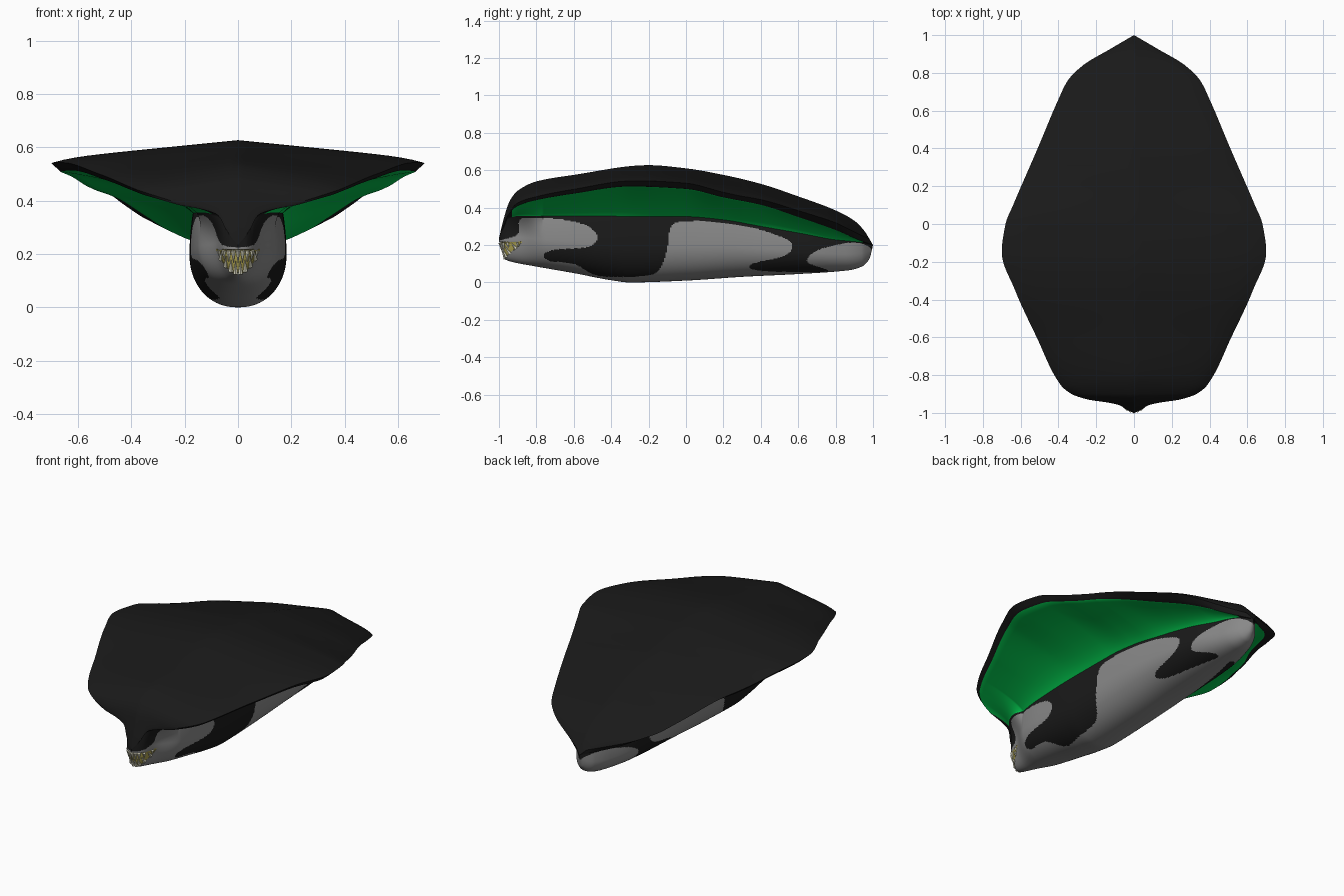
import bpy, bmesh, math
from mathutils import Vector
from mathutils.bvhtree import BVHTree

if "Cube" in bpy.data.objects:
    bpy.data.objects.remove(bpy.data.objects["Cube"])


def make_material(name, color):
    material = bpy.data.materials.new(name)
    material.use_nodes = True
    material.diffuse_color = (*color, 1)
    shader = material.node_tree.nodes["Principled BSDF"]
    shader.inputs["Base Color"].default_value = (*color, 1)
    shader.inputs["Roughness"].default_value = 0.8
    return material


black = make_material("black", (.01, .01, .01))
grey = make_material("grey", (.25, .25, .25))
green = make_material("green", (.001, .65, .085))
yellow = make_material("yellow", (.42, .36, .08))
ivory = make_material("ivory", (.82, .8, .62))
BLACK, GREY, GREEN, YELLOW = range(4)


def smooth_curve(points):
    """Return a smooth function through the points that never overshoots."""
    count = len(points)
    slopes = [(b[1] - a[1]) / (b[0] - a[0]) for a, b in zip(points, points[1:])]
    tangents = [slopes[0]]
    for a, b in zip(slopes, slopes[1:]):
        tangents.append(2 * a * b / (a + b) if a * b > 0 else 0)
    tangents.append(slopes[-1])

    def evaluate(y):
        i = 0
        while i < count - 2 and y > points[i + 1][0]:
            i += 1
        (y0, v0), (y1, v1) = points[i], points[i + 1]
        span = y1 - y0
        t = (y - y0) / span
        start = v0 + (v1 - v0) * t * t * (3 - 2 * t)
        return start + t * (1 - t) * span * ((1 - t) * tangents[i] - t * tangents[i + 1])
    return evaluate


# Lengthwise profiles: canopy half width, ridge, rim, joint, belly, body half width
canopy_width = smooth_curve([
    (-1, 0), (-.98, .045), (-.96, .075), (-.945, .14), (-.93, .24), (-.9, .33),
    (-.85, .39), (-.6, .515), (-.35, .63), (-.15, .7), (0, .68), (.1, .64),
    (.4, .51), (.66, .4), (.76, .35), (.84, .27), (.93, .12), (1, 0)])
ridge_height = smooth_curve([
    (-1, .235), (-.985, .3), (-.96, .39), (-.94, .44), (-.9, .49), (-.8, .54),
    (-.6, .575), (-.2, .627), (0, .61), (.2, .575), (.4, .527), (.6, .46),
    (.8, .385), (.9, .33), (.95, .28), (1, .2)])
rim_height = smooth_curve([
    (-1, .232), (-.98, .29), (-.95, .36), (-.9, .41), (-.8, .44), (-.6, .475),
    (-.3, .513), (0, .5), (.2, .455), (.4, .415), (.6, .35), (.8, .28),
    (.93, .225), (1, .2)])
joint_height = smooth_curve([
    (-1, .23), (-.98, .28), (-.95, .34), (-.9, .355), (0, .352), (.2, .335),
    (.4, .3), (.6, .265), (.8, .228), (.93, .215), (1, .2)])
belly_height = smooth_curve([
    (-1, .22), (-.99, .17), (-.97, .125), (-.93, .11), (-.8, .085), (-.6, .05),
    (-.4, .012), (-.3, 0), (0, .01), (.3, .03), (.6, .045), (.87, .065),
    (.94, .085), (.98, .125), (1, .2)])
body_width = smooth_curve([
    (-1, 0), (-.985, .035), (-.96, .055), (-.88, .082), (-.75, .15), (-.6, .17),
    (-.3, .182), (.1, .18), (.4, .17), (.65, .15), (.85, .1), (.94, .06), (1, 0)])

# Outline of the dark flank markings, as (y, z)
MARKING = [
    (-1.1, .25), (-.91, .25), (-.89, .335), (-.8, .345), (-.65, .335), (-.52, .3),
    (-.475, .24), (-.52, .19), (-.7, .175), (-.76, .15), (-.73, .115), (-.6, .1),
    (-.5, .045), (-.4, .03), (-.22, .035), (-.14, .07), (-.1, .18), (-.085, .29),
    (-.03, .325), (.15, .325), (.35, .295), (.53, .235), (.57, .19), (.52, .14),
    (.37, .105), (.34, .08), (.42, .06), (.7, .056), (.76, .066), (.66, .1),
    (.65, .13), (.7, .17), (.8, .2), (.9, .213), (.98, .19), (1.1, .1), (1.1, .6),
    (-1.1, .6)]


def rounded_outline(points, steps=4):
    outline = []
    for i in range(len(points)):
        a, b, c, d = (Vector(points[(i + k) % len(points)]) for k in (-1, 0, 1, 2))
        for s in range(steps):
            t = s / steps
            outline.append(b + (c - a) * t / 2 + (a - b * 2.5 + c * 2 - d / 2) * t * t
                           + (b * 3 - c * 3 + d - a) * t ** 3 / 2)
    return outline


marking = rounded_outline(MARKING)
marking_edges = list(zip(marking, marking[1:] + marking[:1]))


def in_marking(y, z):
    inside = False
    for a, b in marking_edges:
        if (a.y > z) != (b.y > z) and y < a.x + (z - a.y) * (b.x - a.x) / (b.y - a.y):
            inside = not inside
    return inside


# Half cross-section, from the ridge over the rim and down to the belly
TOP, RIM, UNDER, FLANK, KEEL = 16, 3, 16, 24, 40


def half_section(y):
    body = body_width(y)
    flare = .06 * max(0, 1 - ((y + .865) / .1) ** 2)
    tail = min(max((y - .3) / .5, 0), 1)
    width = max(canopy_width(y), body + flare)
    ridge, rim = ridge_height(y), rim_height(y)
    joint, belly = joint_height(y), belly_height(y)
    edge = min(rim + .045 * width + .025 * tail, ridge)
    middle = belly + .55 * (joint - belly)
    neck = .93 * body + flare
    lip = max((.95 - .18 * tail) * width, neck)
    points = []
    for i in range(TOP):
        s = i / TOP
        points.append((width * s, ridge - (ridge - edge) * (.82 * s + .18 * s ** 10)))
    for i in range(RIM):
        t = i / RIM
        points.append((width + (lip - width) * t, edge + (rim - edge) * t))
    bend_x, bend_z = neck + .2 * (lip - neck), joint + .6 * (rim - joint)
    for i in range(UNDER):
        t = i / UNDER
        a, b, c = (1 - t) ** 2, 2 * t * (1 - t), t * t
        points.append((a * lip + b * bend_x + c * neck, a * rim + b * bend_z + c * joint))
    for i in range(FLANK):
        t = 1 - i / FLANK
        points.append((body * (1 - .07 * t * t) + flare * t * t,
                       middle + (joint - middle) * t))
    for i in range(KEEL + 1):
        angle = math.pi / 2 * i / KEEL
        points.append((body * max(math.cos(angle), 0) ** .9,
                       middle - (middle - belly) * math.sin(angle)))
    return points


def mouth_floor(x):
    return .125 + .09 * (x / .082) ** 2


def face_color(segment, center):
    x, y, z = center
    if segment < TOP + RIM:
        return BLACK
    if segment < TOP + RIM + UNDER:
        return GREEN if -.93 < y < .945 else BLACK
    if y < -.86 and mouth_floor(x) < z < .217:
        return YELLOW
    return BLACK if in_marking(y, z) else GREY


# Canopy and body, lofted as one skin
bm = bmesh.new()
STATIONS = 400
rings = []
for i in range(STATIONS + 1):
    y = -math.cos(math.pi * (i + .25) / (STATIONS + .5))
    half = half_section(y)
    loop = half + [(-x, z) for x, z in half[-2:0:-1]]
    rings.append([bm.verts.new((x, y, z)) for x, z in loop])
size, last = len(rings[0]), len(half) - 1
for front, back in zip(rings, rings[1:]):
    for j in range(size):
        k = (j + 1) % size
        face = bm.faces.new((front[j], front[k], back[k], back[j]))
        segment = j if j < last else size - 1 - j
        face.material_index = face_color(segment, face.calc_center_median())
for ring in (rings[0], rings[-1]):
    bm.faces.new(ring)
bmesh.ops.remove_doubles(bm, verts=bm.verts, dist=.00002)
bmesh.ops.recalc_face_normals(bm, faces=bm.faces)
skin = BVHTree.FromBMesh(bm)

# Hollow mouth
for vert in bm.verts:
    if all(face.material_index == YELLOW for face in vert.link_faces):
        vert.co.y += .012


def add_object(name, mesh_builder, materials):
    mesh = bpy.data.meshes.new(name)
    mesh_builder.to_mesh(mesh)
    mesh_builder.free()
    obj = bpy.data.objects.new(name, mesh)
    bpy.context.collection.objects.link(obj)
    for material in materials:
        mesh.materials.append(material)
    return obj


hull = add_object("winged_body", bm, (black, grey, green, yellow))
bpy.ops.object.select_all(action="DESELECT")
hull.select_set(True)
bpy.context.view_layer.objects.active = hull
bpy.ops.object.shade_smooth_by_angle(angle=math.radians(40))


# Teeth, following the lips
def on_skin(x, z):
    hit = skin.ray_cast(Vector((x, -2, z)), Vector((0, 1, 0)))[0]
    return hit + Vector((0, .005, 0))


def add_teeth(name, count, spread, base_height, length):
    teeth = bmesh.new()
    for i in range(count):
        x = spread * (2 * i / (count - 1) - 1)
        base_z = base_height(x)
        size = length * (1 - .6 * (x / .08) ** 2)
        base, tip = on_skin(x, base_z), on_skin(x * .97, base_z + size)
        axis = tip - base
        turn = axis.to_track_quat("Z", "Y").to_matrix().to_4x4()
        turn.translation = (base + tip) / 2
        bmesh.ops.create_cone(teeth, segments=6, radius1=.01, radius2=.001,
                              depth=axis.length, cap_ends=True, matrix=turn)
    add_object(name, teeth, (ivory,))


add_teeth("upper_teeth", 9, .071, lambda x: .213, -.048)
add_teeth("lower_teeth", 8, .064, mouth_floor, .048)
